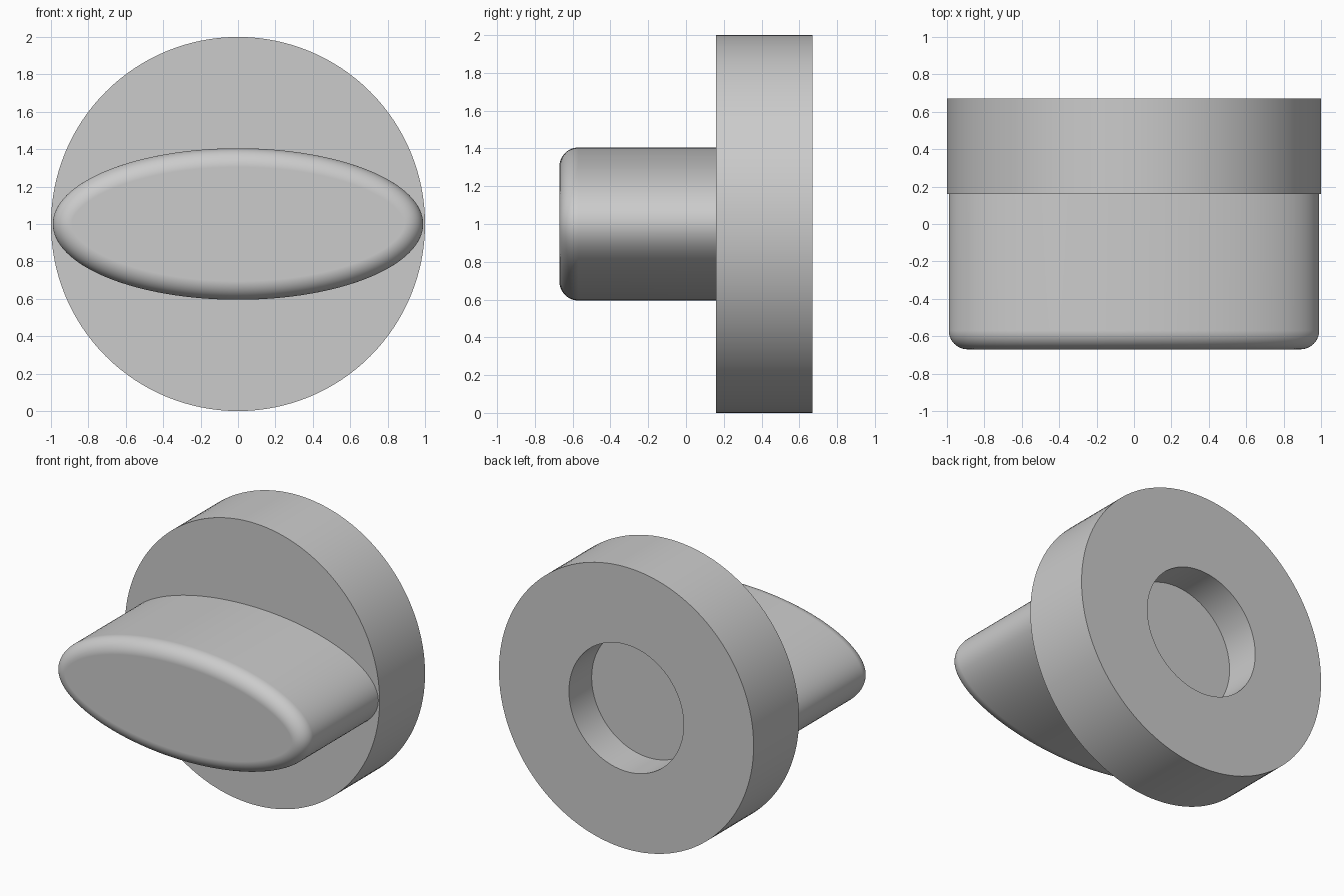
import bpy, bmesh
from math import sin, cos, pi, hypot, radians

cube = bpy.data.objects.get("Cube")
if cube:
    bpy.data.objects.remove(cube)

GREY = (0.6, 0.6, 0.6, 1)
SIDES = 128
CENTRE_Z = 1

grey = bpy.data.materials.new("plain grey")
grey.use_nodes = True
grey.diffuse_color = GREY
grey.node_tree.nodes["Principled BSDF"].inputs["Base Color"].default_value = GREY


def ellipse_ring(bm, a, b, y, inset=0):
    """Ring of vertices on an ellipse, moved inward along its normals."""
    ring = []
    for i in range(SIDES):
        t = 2 * pi * i / SIDES
        nx, nz = b * cos(t), a * sin(t)
        n = hypot(nx, nz)
        x = a * cos(t) - inset * nx / n
        z = b * sin(t) - inset * nz / n
        ring.append(bm.verts.new((x, y, CENTRE_Z + z)))
    return ring


def loft(name, sections):
    """Skin a list of (a, b, y, inset) sections and cap both ends."""
    bm = bmesh.new()
    rings = [ellipse_ring(bm, *s) for s in sections]
    for r, s in zip(rings, rings[1:]):
        for i in range(SIDES):
            j = (i + 1) % SIDES
            bm.faces.new((r[i], r[j], s[j], s[i]))
    bm.faces.new(rings[0])
    bm.faces.new(rings[-1])
    bmesh.ops.recalc_face_normals(bm, faces=bm.faces)
    mesh = bpy.data.meshes.new(name)
    bm.to_mesh(mesh)
    bm.free()
    mesh.materials.append(grey)
    obj = bpy.data.objects.new(name, mesh)
    bpy.context.collection.objects.link(obj)
    bpy.ops.object.select_all(action="DESELECT")
    obj.select_set(True)
    bpy.context.view_layer.objects.active = obj
    bpy.ops.object.shade_smooth_by_angle(angle=radians(30))
    weighted = obj.modifiers.new("flat caps", "WEIGHTED_NORMAL")
    weighted.keep_sharp = True
    return obj


# Round base with a blind socket in its back
FRONT, BACK, SOCKET_R, SOCKET_Y = 0.16, 0.67, 0.45, 0.415
loft("base_disc", [
    (1, 1, FRONT, 0),
    (1, 1, BACK, 0),
    (SOCKET_R, SOCKET_R, BACK, 0),
    (SOCKET_R, SOCKET_R, SOCKET_Y, 0),
])

# Elliptical grip with a rounded front rim
A, B, TIP, FILLET, STEPS = 0.99, 0.405, -0.67, 0.1, 12
grip = [(A, B, FRONT + 0.01, 0)]
for k in range(STEPS + 1):
    t = pi / 2 * k / STEPS
    grip.append((A, B, TIP + FILLET * (1 - sin(t)), FILLET * (1 - cos(t))))
loft("grip", grip)
